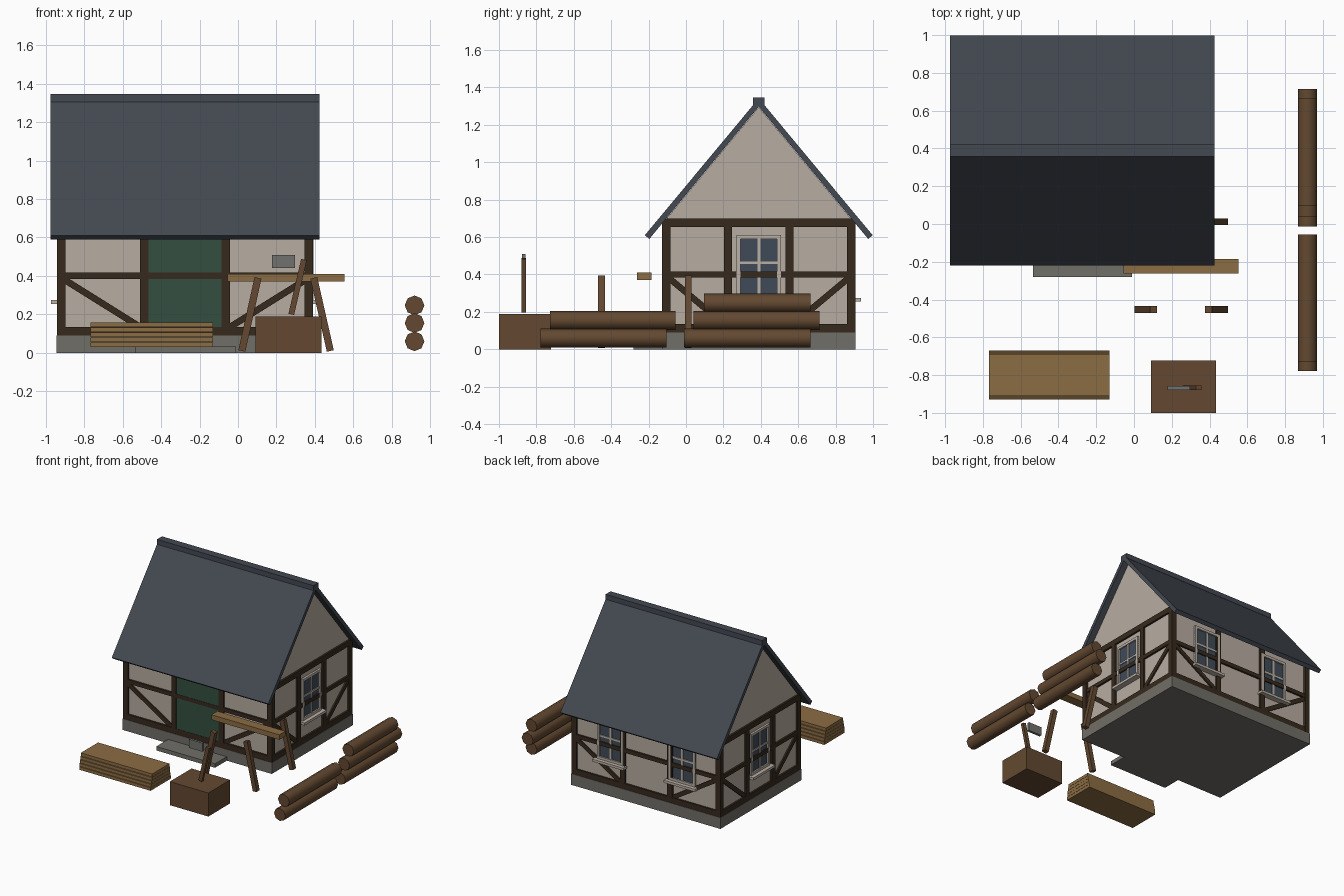
import bpy, bmesh
from math import radians, atan2, hypot
from mathutils import Matrix, Vector

cube = bpy.data.objects.get("Cube")
if cube:
    bpy.data.objects.remove(cube)


def material(name, r, g, b):
    """Flat colour given as 0-255 display values."""
    col = [(c / 255) ** 2.2 for c in (r, g, b)] + [1.0]
    m = bpy.data.materials.new(name)
    m.use_nodes = True
    m.diffuse_color = col
    bsdf = m.node_tree.nodes["Principled BSDF"]
    bsdf.inputs["Base Color"].default_value = col
    bsdf.inputs["Roughness"].default_value = 0.9
    return m


PLASTER = material("plaster", 182, 171, 160)
TIMBER = material("dark timber", 57, 46, 35)
GREEN = material("green door paint", 55, 80, 67)
SLATE = material("slate", 69, 74, 82)
STONE = material("stone", 113, 110, 103)
PLANK = material("sawn plank", 138, 108, 69)
BARK = material("bark", 99, 74, 52)
FRAME = material("window paint", 186, 175, 164)
GLASS = material("glass", 66, 76, 88)
METAL = material("axe metal", 112, 112, 110)


def add(name, bm, mat, matrix=Matrix()):
    bmesh.ops.recalc_face_normals(bm, faces=bm.faces)
    me = bpy.data.meshes.new(name)
    bm.to_mesh(me)
    bm.free()
    me.materials.append(mat)
    ob = bpy.data.objects.new(name, me)
    ob.matrix_world = matrix
    bpy.context.collection.objects.link(ob)
    return ob


def box(name, mat, x, y, z, matrix=Matrix()):
    """Box from three (low, high) ranges."""
    bm = bmesh.new()
    bmesh.ops.create_cube(bm, size=1)
    for v in bm.verts:
        v.co = [(lo + hi) / 2 + c * (hi - lo) for c, (lo, hi) in zip(v.co, (x, y, z))]
    return add(name, bm, mat, matrix)


def strut(name, mat, a, b, width, y, matrix=Matrix()):
    """Straight bar from a to b in the xz plane, filling the y range."""
    dx, dz = b[0] - a[0], b[1] - a[1]
    half = hypot(dx, dz) / 2
    place = Matrix.Translation(((a[0] + b[0]) / 2, 0, (a[1] + b[1]) / 2))
    place = place @ Matrix.Rotation(-atan2(dz, dx), 4, 'Y')
    return box(name, mat, (-half, half), y, (-width / 2, width / 2), matrix @ place)


def prism(name, mat, profile, x):
    """Extrude a yz profile along x."""
    bm = bmesh.new()
    face = bm.faces.new([bm.verts.new((x[0], p, q)) for p, q in profile])
    ext = bmesh.ops.extrude_face_region(bm, geom=[face])
    moved = [g for g in ext["geom"] if isinstance(g, bmesh.types.BMVert)]
    bmesh.ops.translate(bm, verts=moved, vec=Vector((x[1] - x[0], 0, 0)))
    return add(name, bm, mat, HOUSE)


# House core, local to its own centre
HOUSE = Matrix.Translation((-0.275, 0.389, 0))
HX, HY = 0.665, 0.515
box("foundation", STONE, (-HX - .003, HX + .003), (-HY - .003, HY + .003), (0, 0.09), HOUSE)
prism("plaster_walls", PLASTER,
      [(-.5, .08), (.5, .08), (.5, .69), (0, 1.294), (-.5, .69)], (-.65, .65))
prism("roof", SLATE, [(-.609, .61), (0, 1.342), (.609, .61),
                      (.585, .59), (0, 1.297), (-.585, .59)], (-.7, .7))
box("roof_ridge", SLATE, (-.7, .7), (-.032, .032), (1.305, 1.345), HOUSE)


def window(side, u, out, m):
    w, lo, hi, b = 0.118, 0.275, 0.61, 0.02
    box(side + "_glass", GLASS, (u - w, u + w), (-out + .01, -out + .03), (lo, hi), m)
    y = (-out - .002, -out + .03)
    for k, c in (("left", u - w + b / 2), ("right", u + w - b / 2)):
        box(side + "_frame_" + k, FRAME, (c - b / 2, c + b / 2), y, (lo, hi), m)
    for k, c in (("bottom", lo + b / 2), ("top", hi - b / 2)):
        box(side + "_frame_" + k, FRAME, (u - w, u + w), y, (c - b / 2, c + b / 2), m)
    y = (-out + .003, -out + .03)
    box(side + "_upright_bar", FRAME, (u - .008, u + .008), y, (lo, hi), m)
    box(side + "_cross_bar", FRAME, (u - w, u + w), y, (.455, .47), m)
    box(side + "_sill", FRAME, (u - .14, u + .14), (-out - .032, -out + .02), (.255, .275), m)


# Timber framing, one wall at a time, facing outward along local -y
WALLS = (("front", 0, HX, HY, ()), ("right", 90, HY, HX, (0,)),
         ("back", 180, HX, HY, (-.32, .32)), ("left", 270, HY, HX, (0,)))
for side, angle, half, out, windows in WALLS:
    m = HOUSE @ Matrix.Rotation(radians(angle), 4, 'Z')
    depth = (-out, -out + .04)
    inner = (half - .021) / 3 + (-.003 if half == HX else 0)
    for s in (-1, 1):
        for k, c in (("corner", half - .021), ("inner", inner)):
            box(f"{side}_{k}_post", TIMBER, (s * c - .022, s * c + .022), depth, (.09, .69), m)
        strut(side + "_brace", TIMBER, (s * (half - .03), .385), (s * (inner + .015), .13),
              .034, (-out + .004, -out + .03), m)
    for k, z in (("sill", (.09, .135)), ("middle", (.385, .417)), ("top", (.655, .7))):
        box(f"{side}_{k}_rail", TIMBER, (-half, half), depth, z, m)
    for u in windows:
        window(side + "_window", u, out, m)

# Door and step
box("door", GREEN, (-.19, .19), (-HY + .002, -HY + .03), (.09, .66), HOUSE)
box("door_step", STONE, (-.535, -.01), (-.28, -.12), (0, .032))

# Stack of sawn planks
for i in range(5):
    w = .13 - .005 * i
    box("stacked_plank", PLANK, (-.768, -.13), (-.8 - w, -.8 + w),
        (.03 + .026 * i, .0545 + .026 * i))

# Sawhorse
box("sawhorse_beam", PLANK, (-.055, .553), (-.262, -.185), (.37, .41))
for y in (-.452, .012):
    for foot, top in ((.02, .104), (.48, .394)):
        strut("sawhorse_leg", BARK, (foot, .01), (top, .39), .037, (y - .018, y + .018))

# Chopping block with axe
box("chopping_block", BARK, (.09, .435), (-1, -.722), (0, .19))
strut("axe_handle", BARK, (.277, .2), (.343, .485), .03, (-.88, -.856))
box("axe_head", METAL, (.178, .297), (-.878, -.858), (.44, .51))

# Log piles
for y0, y1, z in ((-.778, -.105, .06), (-.728, -.055, .155),
                  (-.012, .665, .06), (.04, .715, .155), (.095, .665, .247)):
    bm = bmesh.new()
    bmesh.ops.create_cone(bm, cap_ends=True, segments=8, radius1=.051, radius2=.051,
                          depth=y1 - y0)
    place = Matrix.Translation((.918, (y0 + y1) / 2, z)) @ Matrix.Rotation(radians(90), 4, 'X')
    log = add("log", bm, BARK, place)
    bpy.ops.object.select_all(action='DESELECT')
    log.select_set(True)
    bpy.context.view_layer.objects.active = log
    bpy.ops.object.shade_smooth_by_angle(angle=radians(60))
